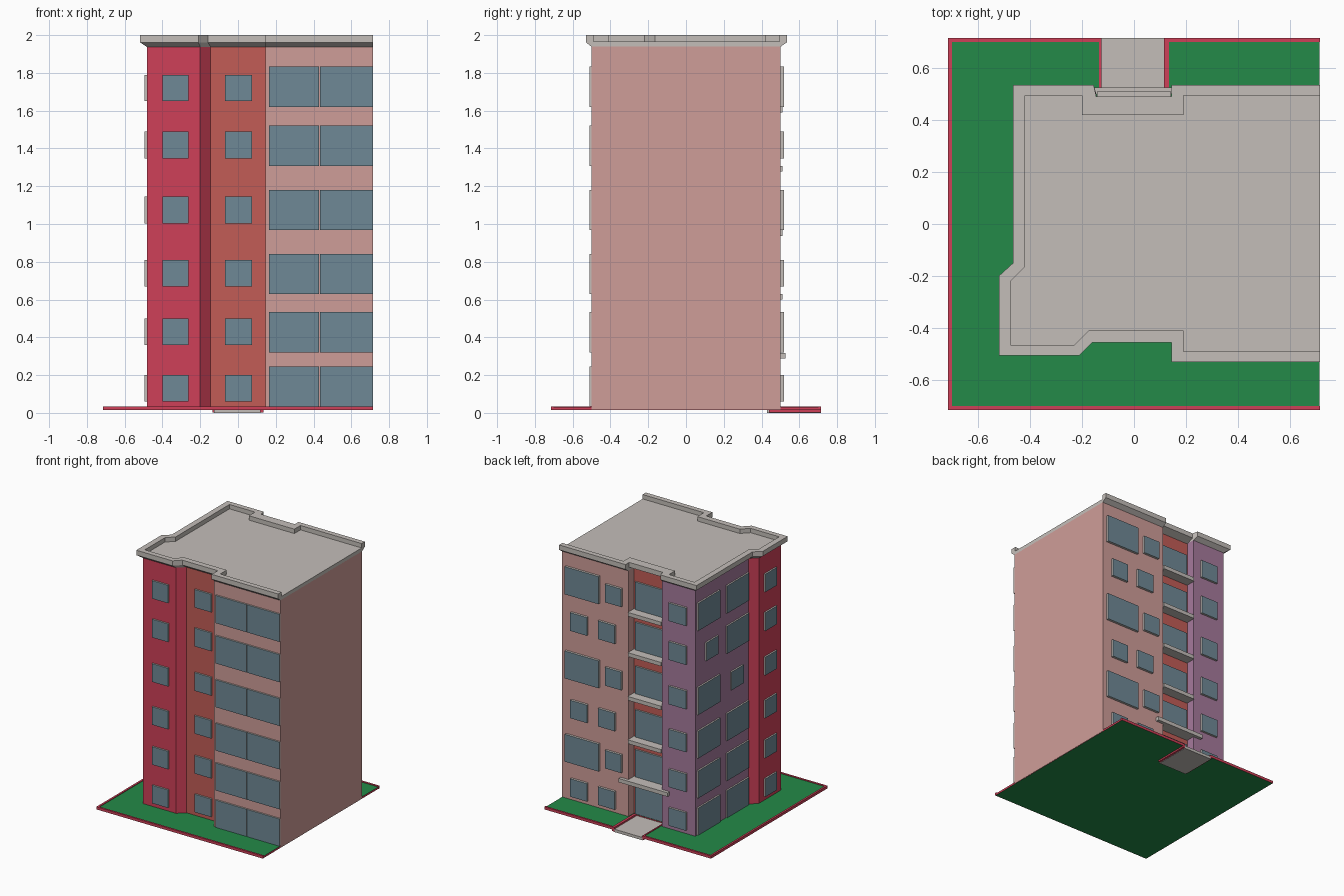
import bpy, bmesh

if "Cube" in bpy.data.objects:
    bpy.data.objects.remove(bpy.data.objects["Cube"])


def mat(name, r, g, b):
    lin = lambda c: (c / 255 / 12.92) if c < 11 else ((c / 255 + 0.055) / 1.055) ** 2.4
    m = bpy.data.materials.new(name)
    m.diffuse_color = (lin(r), lin(g), lin(b), 1)
    m.use_nodes = True
    m.node_tree.nodes["Principled BSDF"].inputs["Base Color"].default_value = m.diffuse_color
    return m


RED = mat("red_wall", 207, 64, 88)
RUST = mat("rust_wall", 194, 92, 86)
PINK = mat("pink_wall", 207, 157, 153)
PURPLE = mat("purple_wall", 166, 122, 156)
GREY = mat("light_concrete", 196, 190, 185)
GLASS = mat("window_glass", 111, 137, 150)
GREEN = mat("lawn_green", 35, 138, 72)


def finish(name, bm, mats, rule=None):
    bmesh.ops.recalc_face_normals(bm, faces=bm.faces)
    if rule:
        for f in bm.faces:
            f.material_index = rule(f)
    me = bpy.data.meshes.new(name)
    bm.to_mesh(me)
    bm.free()
    for m in mats:
        me.materials.append(m)
    ob = bpy.data.objects.new(name, me)
    bpy.context.collection.objects.link(ob)
    return ob


def add_box(bm, x0, x1, y0, y1, z0, z1):
    v = [bm.verts.new((x, y, z)) for x in (x0, x1) for y in (y0, y1) for z in (z0, z1)]
    for q in ((0, 1, 3, 2), (4, 6, 7, 5), (0, 4, 5, 1), (2, 3, 7, 6), (0, 2, 6, 4), (1, 5, 7, 3)):
        bm.faces.new([v[i] for i in q])


def boxes(name, material, *dims):
    bm = bmesh.new()
    for d in dims:
        add_box(bm, *d)
    return finish(name, bm, [material])


def windows(name, axis, sign, plane, depth, rects):
    """Grey framed boxes on a wall, glass on the outward face. rect = (u0, u1, z0, z1)"""
    bm = bmesh.new()
    a, b = sorted((plane - sign * 0.005, plane + sign * depth))
    for u0, u1, z0, z1 in rects:
        if axis == 0:
            add_box(bm, a, b, u0, u1, z0, z1)
        else:
            add_box(bm, u0, u1, a, b, z0, z1)
    return finish(name, bm, [GREY, GLASS], lambda f: int(f.normal[axis] * sign > 0.9))


# Outlines, from back right corner counter-clockwise to front right corner
R = 0.716
WALL = [(R, .5), (.145, .5), (.145, .43), (-.145, .43), (-.145, .5), (-.43, .5), (-.43, -.155),
        (-.483, -.205), (-.483, -.475), (-.2, -.475), (-.145, -.425), (.145, -.425), (.145, -.5), (R, -.5)]
OUTER = [(R, .535), (.145, .535), (.145, .49), (-.145, .49), (-.155, .535), (-.465, .535), (-.465, -.15),
         (-.52, -.2), (-.52, -.505), (-.21, -.505), (-.16, -.455), (.145, -.455), (.145, -.53), (R, -.53)]
INNER = [(R, .495), (.19, .495), (.19, .42), (-.2, .42), (-.2, .495), (-.42, .495), (-.42, -.165),
         (-.475, -.22), (-.475, -.465), (-.23, -.465), (-.175, -.41), (.19, -.41), (.19, -.49), (R, -.49)]
n = len(WALL)


def ring(bm, pts, z):
    return [bm.verts.new((x, y, z)) for x, y in pts]


# Building walls, one colour per wall segment
bm = bmesh.new()
lo, hi = ring(bm, WALL, 0.017), ring(bm, WALL, 1.94)
seg_colour = [2, 2, 1, 3, 3, 3, 0, 0, 0, 0, 1, 2, 2, 2]
for i in range(n):
    j = (i + 1) % n
    bm.faces.new((lo[i], lo[j], hi[j], hi[i])).material_index = seg_colour[i]
for cap in (lo, hi):
    bm.faces.new(cap).material_index = 4
finish("building_walls", bm, [RED, RUST, PINK, PURPLE, GREY])

# Roof: flared cornice, parapet and flat deck, open on the right end
bm = bmesh.new()
rings = [ring(bm, p, z) for p, z in
         ((WALL, 1.938), (OUTER, 1.962), (OUTER, 2.0), (INNER, 2.0), (INNER, 1.966))]
for a, b in zip(rings, rings[1:]):
    for i in range(n - 1):
        bm.faces.new((a[i], a[i + 1], b[i + 1], b[i]))
bm.faces.new(rings[0])
bm.faces.new(rings[-1])
bm.faces.new([r[0] for r in rings] + [r[-1] for r in reversed(rings)])
finish("roof_parapet", bm, [GREY])

# Window rows, bottom to top
SMALL = [(.06, .2), (.36, .5), (.67, .81), (1.003, 1.145), (1.348, 1.49), (1.65, 1.79)]
BIG = [(.033, .245), (.32, .533), (.63, .842), (.967, 1.18), (1.307, 1.522), (1.62, 1.835)]

windows("front_red_windows", 1, -1, -.475, .012, [(-.4, -.262, *z) for z in SMALL])
windows("front_rust_windows", 1, -1, -.425, .012, [(-.07, .075, *z) for z in SMALL])
windows("front_pink_windows", 1, -1, -.5, .012,
        [(*u, *z) for z in BIG for u in ((.163, .43), (.435, .714))])
windows("left_red_windows", 0, -1, -.483, .012, [(-.41, -.27, *z) for z in SMALL])

# Left purple wall: big pairs, with one small window on rows 4 and 5
left = []
for k in range(6):
    left.append((.23, .38, *SMALL[k]) if k == 4 else (.21, .48, *BIG[k]))
    left.append((-.08, .07, *SMALL[k]) if k == 3 else (-.145, .125, *BIG[k]))
windows("left_purple_windows", 0, -1, -.43, .012, left)

# Back walls
windows("back_purple_windows", 1, 1, .5, .016, [(-.36, -.21, *z) for z in SMALL])
back = []
for k in range(6):
    if k % 2:
        back += [(.39, .68, *BIG[k]), (.195, .335, *SMALL[k])]
    else:
        back += [(.49, .635, *SMALL[k]), (.25, .395, *SMALL[k])]
windows("back_pink_windows", 1, 1, .5, .018, back)
windows("stairwell_windows", 1, 1, .43, .012, [(-.13, .13, *z) for z in BIG])

# Balcony slabs in the back recess and the wider entrance canopy
boxes("balcony_slabs", GREY, *[(-.143, .143, .425, .51, z[0] - .03, z[0]) for z in BIG[2:]])
boxes("entrance_canopy", GREY, (-.143, .143, .425, .51, .288, .318), (-.21, .21, .501, .526, .288, .318))

# Lawn plate with a notch for the entrance path
bm = bmesh.new()
E = 0.714
plan = [(-E, -E), (E, -E), (E, E), (.13, E), (.13, .44), (-.13, .44), (-.13, E), (-E, E)]
f = bm.faces.new(ring(bm, plan, .015))
top = bmesh.ops.extrude_face_region(bm, geom=[f])["geom"]
bmesh.ops.translate(bm, verts=[v for v in top if isinstance(v, bmesh.types.BMVert)], vec=(0, 0, .015))
if len([q for q in bm.faces if abs(q.calc_center_median().z - .015) < 1e-5]) == 0:
    bm.faces.new([v for v in bm.verts if v.co.z < .016][:len(plan)])
finish("lawn", bm, [GREEN, RED], lambda q: int(abs(q.normal.z) < .5))

# Red kerbs around the lawn and beside the path
B = R - .015
boxes("kerb", RED,
      (-R, -B, -R, R, .015, .035), (-B, R, -R, -B, .015, .035),
      (-B, -.135, B, R, .015, .035), (.135, R, B, R, .015, .035),
      (-.135, -.125, .44, R, .003, .035), (.115, .135, .44, R, .003, .035))

# Entrance path
boxes("entrance_path", GREY, (-.127, .118, .43, R, 0, .022))
